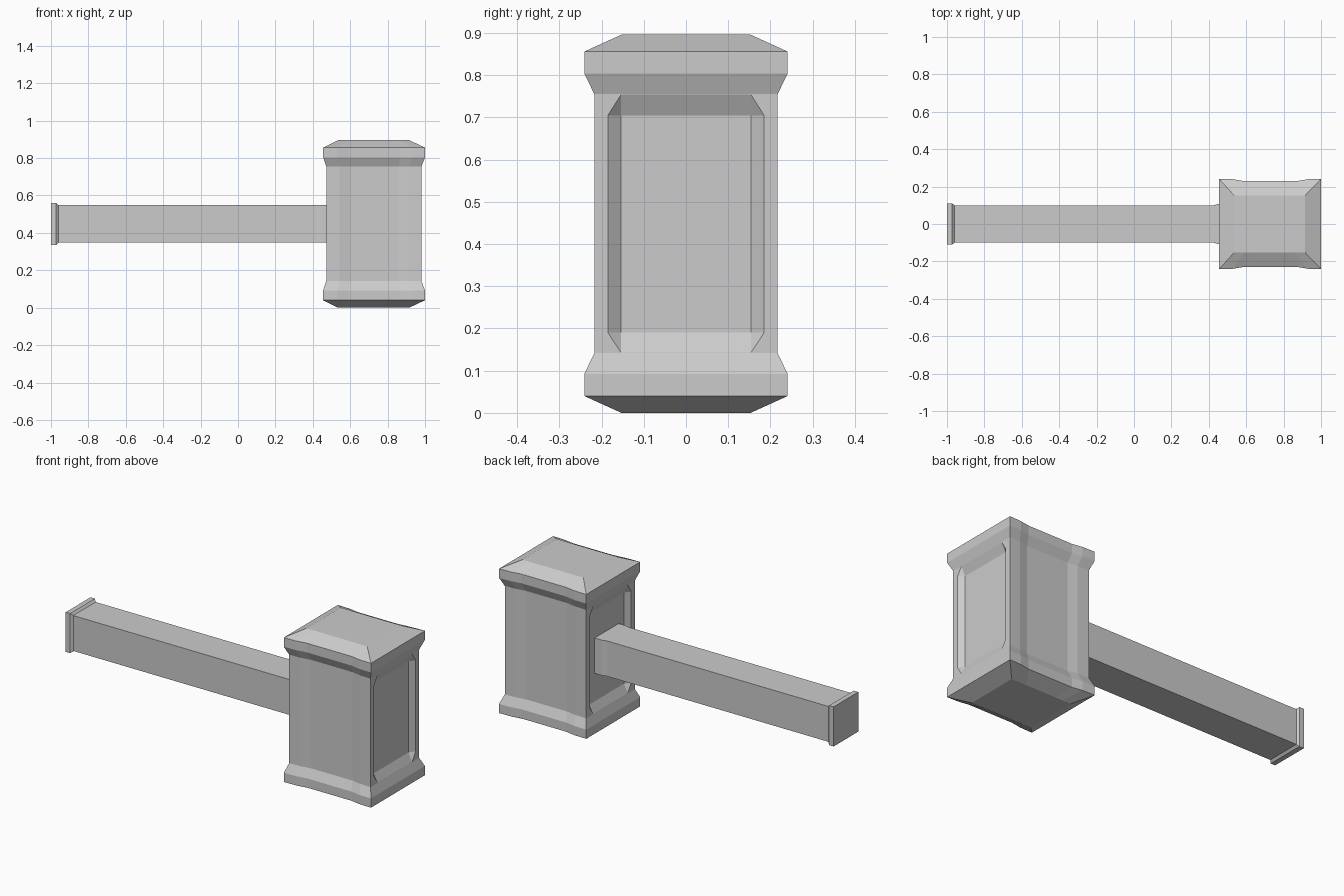
import bpy, bmesh

if "Cube" in bpy.data.objects:
    bpy.data.objects.remove(bpy.data.objects["Cube"])


def finish(bm, name):
    bmesh.ops.recalc_face_normals(bm, faces=bm.faces)
    me = bpy.data.meshes.new(name)
    bm.to_mesh(me)
    bm.free()
    ob = bpy.data.objects.new(name, me)
    bpy.context.collection.objects.link(ob)
    return ob


def loft(name, rings):
    bm = bmesh.new()
    loops = [[bm.verts.new(p) for p in r] for r in rings]
    n = len(loops[0])
    for a, b in zip(loops, loops[1:]):
        for i in range(n):
            j = (i + 1) % n
            bm.faces.new((a[i], a[j], b[j], b[i]))
    bm.faces.new(loops[0])
    bm.faces.new(loops[-1])
    return finish(bm, name)


def head_ring(z, x0, x1, y, dip):
    # plan outline: straight ends, front and back dip inwards in the middle
    ts = (0, 0.14, 0.25, 0.76, 0.87, 1)
    side = [(x0 + (x1 - x0) * t, y - dip * d)
            for t, d in zip(ts, (0, 0.15, 1, 1, 0.15, 0))]
    return [(x, -w, z) for x, w in side] + [(x, w, z) for x, w in reversed(side)]


# Head: bevelled caps, flanges and a narrower waist
cap = (0.535, 0.915, 0.153, 0)
flange = (0.455, 1.0, 0.241, 0.012)
waist = (0.472, 0.981, 0.217, 0.012)
levels = [(0, cap), (0.04, flange), (0.092, flange), (0.142, waist),
          (0.755, waist), (0.804, flange), (0.856, flange), (0.896, cap)]
head = loft("hammer_head", [head_ring(z, *p) for z, p in levels])

# Sunken panels in both ends of the head
for face_x, out in ((0.981, 1), (0.472, -1)):
    bm = bmesh.new()
    for s in (-1, 1):
        for x in (face_x, face_x + out * 0.05):
            for y, z in ((0.154, 0.143), (0.154, 0.754), (0.185, 0.19), (0.185, 0.705)):
                bm.verts.new((x, s * y, z))
        for z in (0.19, 0.705):
            bm.verts.new((face_x - out * 0.024, s * 0.154, z))
    bmesh.ops.convex_hull(bm, input=bm.verts)
    cutter = finish(bm, "panel_cutter")
    cutter.hide_render = True
    mod = head.modifiers.new("panel", "BOOLEAN")
    mod.operation = "DIFFERENCE"
    mod.solver = "EXACT"
    mod.object = cutter
    bpy.context.view_layer.objects.active = head
    bpy.ops.object.modifier_apply(modifier=mod.name)
    bpy.data.objects.remove(cutter)

# Handle: square bar with a flared butt and a slight flare at the head
sections = [(-1, 0.11, 0.112), (-0.972, 0.11, 0.112), (-0.96, 0.1, 0.1),
            (0.425, 0.1, 0.1), (0.45, 0.107, 0.1), (0.52, 0.107, 0.1)]
loft("handle", [[(x, -y, 0.448 - h), (x, y, 0.448 - h), (x, y, 0.448 + h), (x, -y, 0.448 + h)]
                for x, y, h in sections])
